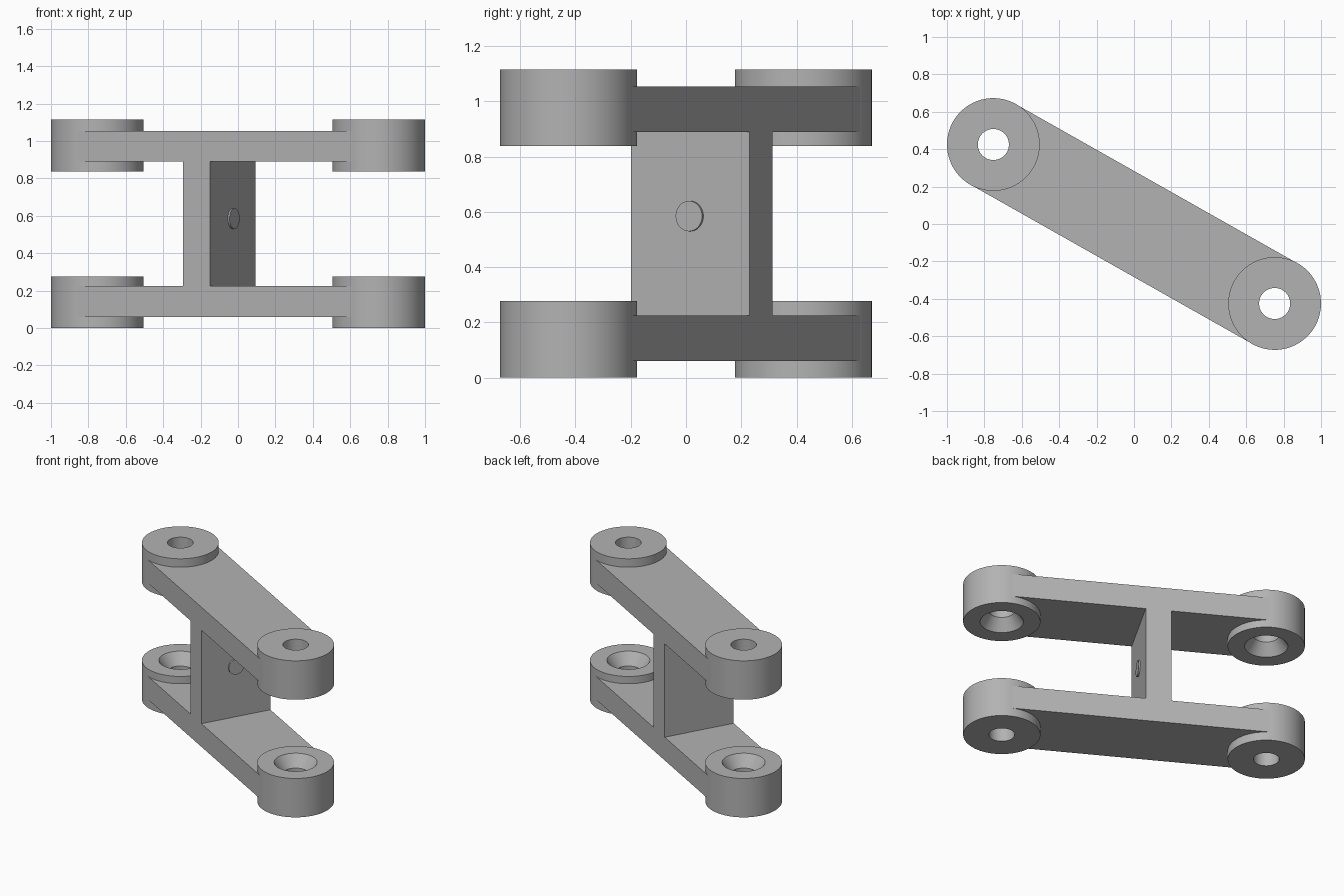
import bpy, bmesh, math
from mathutils import Matrix

cube = bpy.data.objects.get("Cube")
if cube:
    bpy.data.objects.remove(cube)

# Main dimensions, laid out along the link and then turned about z
END_X, END_Y = 0.752, 0.425
REACH = math.hypot(END_X, END_Y)
TURN = Matrix.Rotation(-math.atan2(END_Y, END_X), 4, "Z")
BOSS_R, HOLE_R, SINK_R = 0.248, 0.083, 0.139
BOSS_H, SINK_DEPTH = 0.277, 0.08
HEIGHT = 1.115
BAR_LOW, BAR_HIGH, BAR_HALF = 0.06, 0.225, 0.247
SEGMENTS = 64

grey = bpy.data.materials.new("plain grey")
grey.use_nodes = True
colour = (0.45, 0.45, 0.45, 1)
grey.diffuse_color = colour
grey.node_tree.nodes["Principled BSDF"].inputs["Base Color"].default_value = colour


def finish(name, bm):
    """Turn a bmesh into a shaded object aligned with the link."""
    bmesh.ops.recalc_face_normals(bm, faces=bm.faces)
    bm.transform(TURN)
    mesh = bpy.data.meshes.new(name)
    bm.to_mesh(mesh)
    bm.free()
    mesh.materials.append(grey)
    obj = bpy.data.objects.new(name, mesh)
    bpy.context.collection.objects.link(obj)
    bpy.ops.object.select_all(action="DESELECT")
    obj.select_set(True)
    bpy.context.view_layer.objects.active = obj
    bpy.ops.object.shade_smooth_by_angle(angle=math.radians(25))


def boss(name, along, flip):
    """Ring with a through hole, countersunk on its inner face."""
    profile = [(HOLE_R, 0), (BOSS_R, 0), (BOSS_R, BOSS_H),
               (SINK_R, BOSS_H), (HOLE_R, BOSS_H - SINK_DEPTH)]
    bm = bmesh.new()
    rings = []
    for i in range(SEGMENTS):
        a = math.tau * i / SEGMENTS
        rings.append([bm.verts.new((along + r * math.cos(a), r * math.sin(a),
                                    HEIGHT - z if flip else z)) for r, z in profile])
    for i, ring in enumerate(rings):
        after = rings[(i + 1) % SEGMENTS]
        for j in range(len(profile)):
            k = (j + 1) % len(profile)
            bm.faces.new((ring[j], after[j], after[k], ring[k]))
    finish(name, bm)


def bar(name, low, high):
    """Flat bar whose scooped ends sit inside the bosses, clear of the holes."""
    scoop, steps = 0.2, 12
    end = [(REACH, -BAR_HALF)]
    for i in range(steps + 1):
        a = -math.pi / 2 - math.pi * i / steps
        end.append((REACH + scoop * math.cos(a), scoop * math.sin(a)))
    end.append((REACH, BAR_HALF))
    outline = end + [(-x, -y) for x, y in end]
    bm = bmesh.new()
    face = bm.faces.new([bm.verts.new((x, y, low)) for x, y in outline])
    top = bmesh.ops.extrude_face_region(bm, geom=[face])["geom"]
    bmesh.ops.translate(bm, vec=(0, 0, high - low),
                        verts=[v for v in top if isinstance(v, bmesh.types.BMVert)])
    finish(name, bm)


# Two matching links, each with a boss at both ends
for level, flip in (("lower", False), ("upper", True)):
    low, high = (HEIGHT - BAR_HIGH, HEIGHT - BAR_LOW) if flip else (BAR_LOW, BAR_HIGH)
    bar(level + "_bar", low, high)
    for side, sign in (("left", 1), ("right", -1)):
        boss(f"{level}_{side}_boss", sign * REACH, flip)

# Upright web joining the links
WEB_MIN, WEB_MAX = -0.198, -0.031
bm = bmesh.new()
bmesh.ops.create_cube(bm, size=1, matrix=Matrix.Translation(
    ((WEB_MIN + WEB_MAX) / 2, 0, HEIGHT / 2)) @ Matrix.Diagonal(
    (WEB_MAX - WEB_MIN, 2 * BAR_HALF, HEIGHT - 2 * BAR_HIGH, 1)))
finish("web", bm)

# Shallow round pad on one face of the web
PAD_H, PAD_R, PAD_Z = 0.01, 0.055, 0.585
bm = bmesh.new()
bmesh.ops.create_cone(bm, cap_ends=True, segments=32, radius1=PAD_R, radius2=PAD_R,
                      depth=2 * PAD_H, matrix=Matrix.Translation((WEB_MAX, 0, PAD_Z))
                      @ Matrix.Rotation(math.pi / 2, 4, "Y"))
finish("web_pad", bm)
